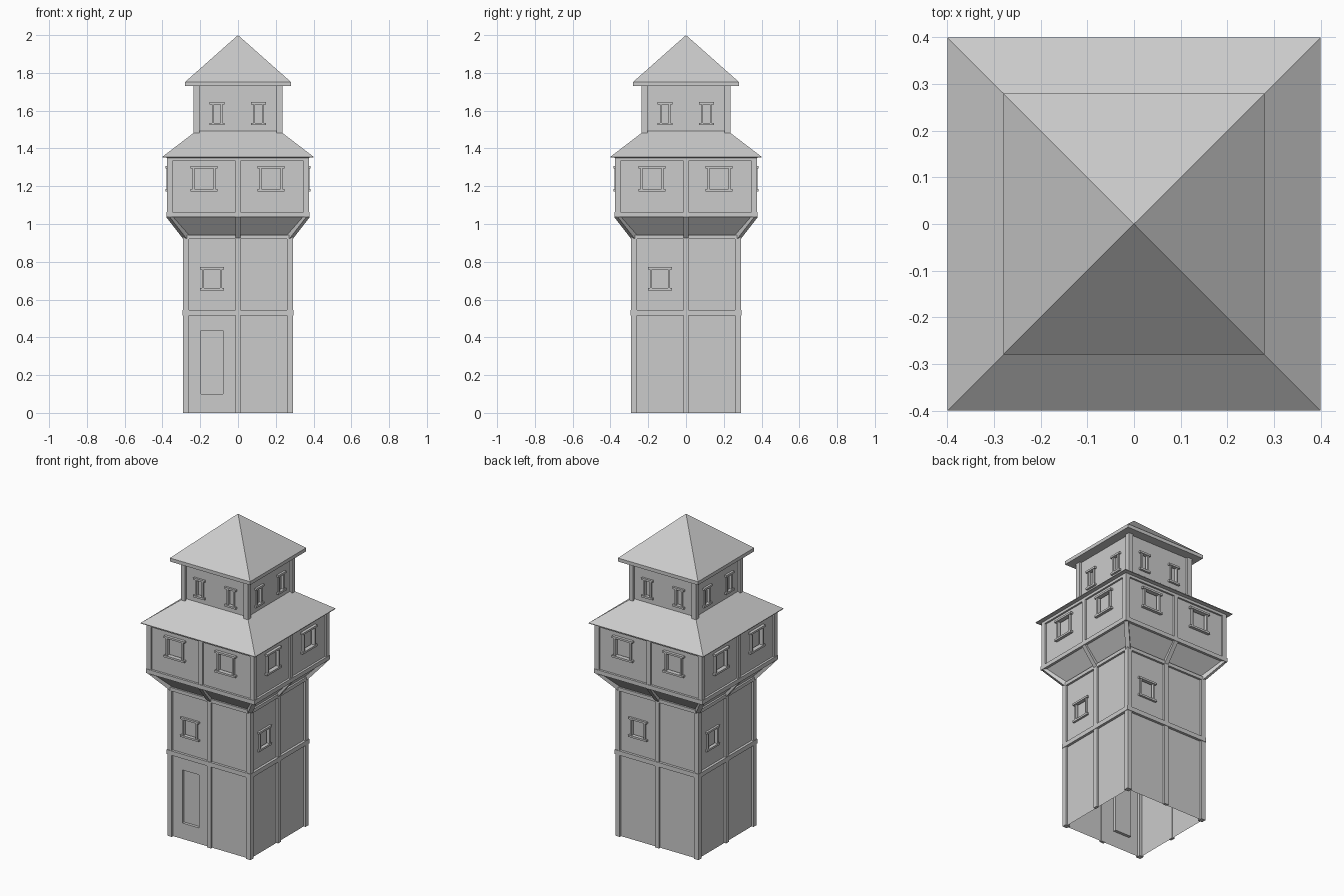
import bpy, bmesh, math
from mathutils import Vector, Matrix

if "Cube" in bpy.data.objects:
    bpy.data.objects.remove(bpy.data.objects["Cube"])


def finish(name, bm):
    bmesh.ops.remove_doubles(bm, verts=bm.verts, dist=1e-5)
    me = bpy.data.meshes.new(name)
    bm.to_mesh(me)
    bm.free()
    ob = bpy.data.objects.new(name, me)
    bpy.context.collection.objects.link(ob)
    return ob


def quad(bm, m, *pts):
    bm.faces.new([bm.verts.new(m @ Vector(p)) for p in pts])


def box(bm, m, x0, x1, y0, y1, z0, z1):
    t = Matrix.Translation(((x0 + x1) / 2, (y0 + y1) / 2, (z0 + z1) / 2))
    s = Matrix.Diagonal((x1 - x0, y1 - y0, z1 - z0, 1))
    bmesh.ops.create_cube(bm, size=1, matrix=m @ t @ s)


def strut(bm, m, p, q, w):
    p, q = Vector(p), Vector(q)
    d = q - p
    rot = d.to_track_quat('Z', 'Y').to_matrix().to_4x4()
    bmesh.ops.create_cube(bm, size=1, matrix=m @ Matrix.Translation((p + q) / 2) @ rot
                          @ Matrix.Diagonal((w, w, d.length, 1)))


SIDES = [Matrix.Rotation(i * math.pi / 2, 4, 'Z') for i in range(4)]


def wall(bm, m, h, z0, z1, holes, d=0.018):
    """One wall sheet with recessed openings (x0, x1, z0, z1)."""
    xs = sorted({-h, h} | {v for o in holes for v in o[:2]})
    zs = sorted({z0, z1} | {v for o in holes for v in o[2:]})
    for a, b in zip(xs, xs[1:]):
        for c, e in zip(zs, zs[1:]):
            cx, cz = (a + b) / 2, (c + e) / 2
            if not any(o[0] < cx < o[1] and o[2] < cz < o[3] for o in holes):
                quad(bm, m, (a, -h, c), (b, -h, c), (b, -h, e), (a, -h, e))
    f, k = -h, -h + d
    for a, b, c, e in holes:
        quad(bm, m, (a, k, c), (b, k, c), (b, k, e), (a, k, e))
        quad(bm, m, (a, f, c), (a, k, c), (a, k, e), (a, f, e))
        quad(bm, m, (b, f, e), (b, k, e), (b, k, c), (b, f, c))
        quad(bm, m, (a, f, c), (b, f, c), (b, k, c), (a, k, c))
        quad(bm, m, (a, k, e), (b, k, e), (b, f, e), (a, f, e))


def frame(bm, m, h, o, out=0.014, w=0.01):
    """Jambs with longer sill and lintel."""
    a, b, c, e = o
    y0, y1 = -h - out, -h + 0.01
    box(bm, m, a, a + w, y0 + 0.004, y1, c, e)
    box(bm, m, b - w, b, y0 + 0.004, y1, c, e)
    box(bm, m, a - 0.012, b + 0.012, y0, y1, c - 0.002, c + w)
    box(bm, m, a - 0.012, b + 0.012, y0, y1, e - w, e + 0.002)


def tiers(bm, profile):
    """Square skin through (half width, z) rings."""
    for m in SIDES:
        for (a, c), (b, e) in zip(profile, profile[1:]):
            pts = [(-a, -a, c), (a, -a, c), (b, -b, e), (-b, -b, e)]
            if b == 0:
                pts.pop()
            quad(bm, m, *pts)


# Wall half widths and openings
H1, H2, H3 = 0.277, 0.365, 0.222
door = (-0.195, -0.08, 0.10, 0.435)
shaft_win = (-0.19, -0.085, 0.65, 0.77)
room_wins = [(-0.24, -0.12, 1.175, 1.305), (0.115, 0.235, 1.175, 1.305)]
top_wins = [(-0.138, -0.083, 1.525, 1.643), (0.081, 0.136, 1.525, 1.643)]

# Walls of the three storeys
for name, h, z0, z1, holes in (("shaft_walls", H1, 0, 0.94, [shaft_win]),
                               ("upper_room_walls", H2, 1.04, 1.355, room_wins),
                               ("lookout_walls", H3, 1.485, 1.735, top_wins)):
    bm = bmesh.new()
    for i, m in enumerate(SIDES):
        wall(bm, m, h, z0, z1, holes + ([door] if h == H1 and i == 0 else []))
    finish(name, bm)
    # Window frames
    bm = bmesh.new()
    for m in SIDES:
        for o in holes:
            frame(bm, m, h, o, out=0.018 if h == H2 else 0.013)
    finish(name.replace("walls", "window_frames"), bm)

# Flared skirt under the upper room
bm = bmesh.new()
tiers(bm, [(H1, 0.94), (H2, 1.04)])
finish("flared_skirt", bm)

# Roofs
bm = bmesh.new()
tiers(bm, [(H2, 1.35), (0.40, 1.352), (0.40, 1.356), (H3, 1.492)])
finish("lower_roof", bm)
bm = bmesh.new()
tiers(bm, [(H3, 1.73), (0.28, 1.73), (0.28, 1.752), (0, 2.0)])
finish("upper_roof", bm)

# Corner and middle posts
bm = bmesh.new()
for m in SIDES:
    box(bm, m, -0.29, -0.26, -0.29, -0.26, 0, 0.94)
    box(bm, m, -0.014, 0.014, -0.29, -H1 + 0.004, 0, 0.94)
    box(bm, m, -0.376, -0.346, -0.376, -0.346, 1.04, 1.353)
    box(bm, m, -0.014, 0.014, -0.376, -H2 + 0.004, 1.04, 1.353)
    box(bm, m, -0.235, -0.204, -0.235, -0.204, 1.48, 1.735)
finish("timber_posts", bm)

# Horizontal belts
bm = bmesh.new()
for m in SIDES:
    for half, h, z0, z1 in ((0.293, H1, 0.516, 0.544), (0.29, H1, 0.92, 0.942),
                            (0.379, H2, 1.038, 1.064), (0.376, H2, 1.334, 1.354)):
        box(bm, m, -half, half, -half, -h + 0.004, z0, z1)
finish("timber_belts", bm)

# Diagonal braces of the flare
bm = bmesh.new()
for m in SIDES:
    strut(bm, m, (0, -0.277, 0.932), (0, -0.367, 1.045), 0.027)
    strut(bm, m, (-0.275, -0.275, 0.932), (-0.363, -0.363, 1.045), 0.027)
finish("flare_braces", bm)
